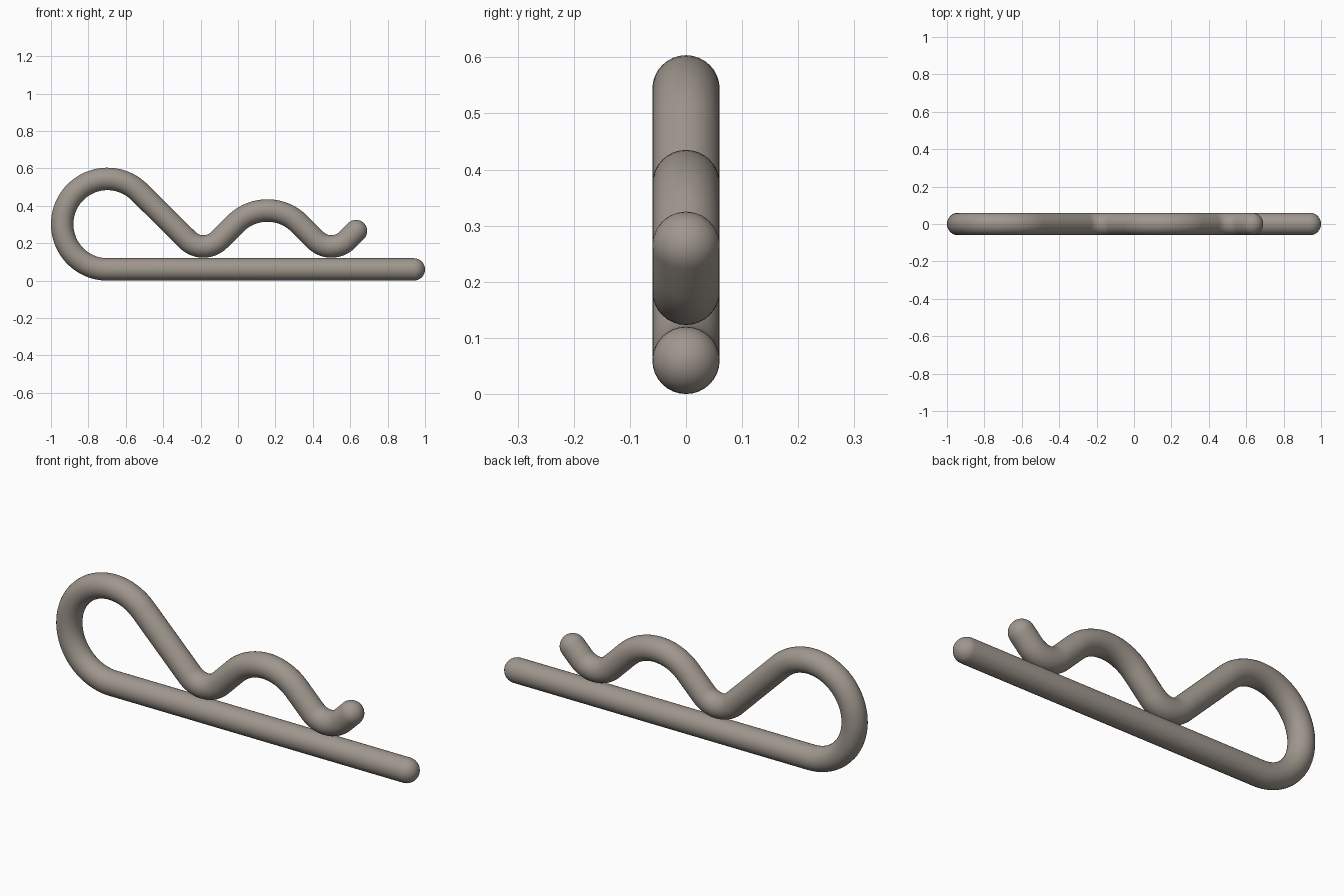
import bpy, bmesh
from math import sin, cos, pi, radians
from mathutils import Vector

cube = bpy.data.objects.get("Cube")
if cube:
    bpy.data.objects.remove(cube)

WIRE = 0.06      # wire radius
SIDES = 32       # facets around the wire
CAP = 8          # rings in each rounded end


def arc(cx, cz, r, start, end, steps):
    """Points (x, z) along an arc, angles in degrees."""
    angles = [radians(start + (end - start) * i / steps) for i in range(steps + 1)]
    return [Vector((cx + r * cos(a), 0, cz + r * sin(a))) for a in angles]


# Centre line: straight leg, big loop, two valleys with a hump between, short tail
path = [Vector((0.94, 0, WIRE))]
path += arc(-0.698, 0.302, 0.242, 270, 45, 48)
path += arc(-0.185, 0.303, 0.12, 225, 315, 20)
path += arc(0.157, 0.133, 0.242, 135, 45, 24)
path += arc(0.499, 0.303, 0.12, 225, 315, 20)
path += [Vector((0.631, 0, 0.265))]

# Tangents along the path, then (centre, tangent, radius) for each ring
last = len(path) - 1
tangents = [(path[min(i + 1, last)] - path[max(i - 1, 0)]).normalized()
            for i in range(last + 1)]
# Ring directions next to straight runs follow the straight
for i in range(1, last):
    before, after = path[i] - path[i - 1], path[i + 1] - path[i]
    tangents[i] = (before.normalized() + after.normalized()).normalized()

cap_angles = [pi / 2 * i / CAP for i in range(1, CAP)]
rings = [(path[0] - tangents[0] * WIRE * sin(a), tangents[0], WIRE * cos(a))
         for a in reversed(cap_angles)]
rings += [(p, t, WIRE) for p, t in zip(path, tangents)]
rings += [(path[-1] + tangents[-1] * WIRE * sin(a), tangents[-1], WIRE * cos(a))
          for a in cap_angles]

# Sweep the round section along the rings
bm = bmesh.new()
side = Vector((0, 1, 0))
loops = []
for centre, tangent, radius in rings:
    up = tangent.cross(side)
    turns = [2 * pi * k / SIDES for k in range(SIDES)]
    loops.append([bm.verts.new(centre + radius * (cos(a) * up + sin(a) * side))
                  for a in turns])
for a, b in zip(loops, loops[1:]):
    for k in range(SIDES):
        n = (k + 1) % SIDES
        bm.faces.new((a[k], a[n], b[n], b[k]))

# Close the rounded ends at their poles
for loop, pole in ((loops[0], path[0] - tangents[0] * WIRE),
                   (loops[-1], path[-1] + tangents[-1] * WIRE)):
    tip = bm.verts.new(pole)
    for k in range(SIDES):
        bm.faces.new((loop[k], loop[(k + 1) % SIDES], tip))
bmesh.ops.recalc_face_normals(bm, faces=bm.faces)
for face in bm.faces:
    face.smooth = True

mesh = bpy.data.meshes.new("bent_wire_pin")
bm.to_mesh(mesh)
bm.free()
pin = bpy.data.objects.new("bent_wire_pin", mesh)
bpy.context.collection.objects.link(pin)

# Warm grey metal
metal = bpy.data.materials.new("warm grey metal")
metal.use_nodes = True
colour = (0.35, 0.31, 0.27, 1)
metal.diffuse_color = colour
metal.node_tree.nodes["Principled BSDF"].inputs["Base Color"].default_value = colour
mesh.materials.append(metal)
